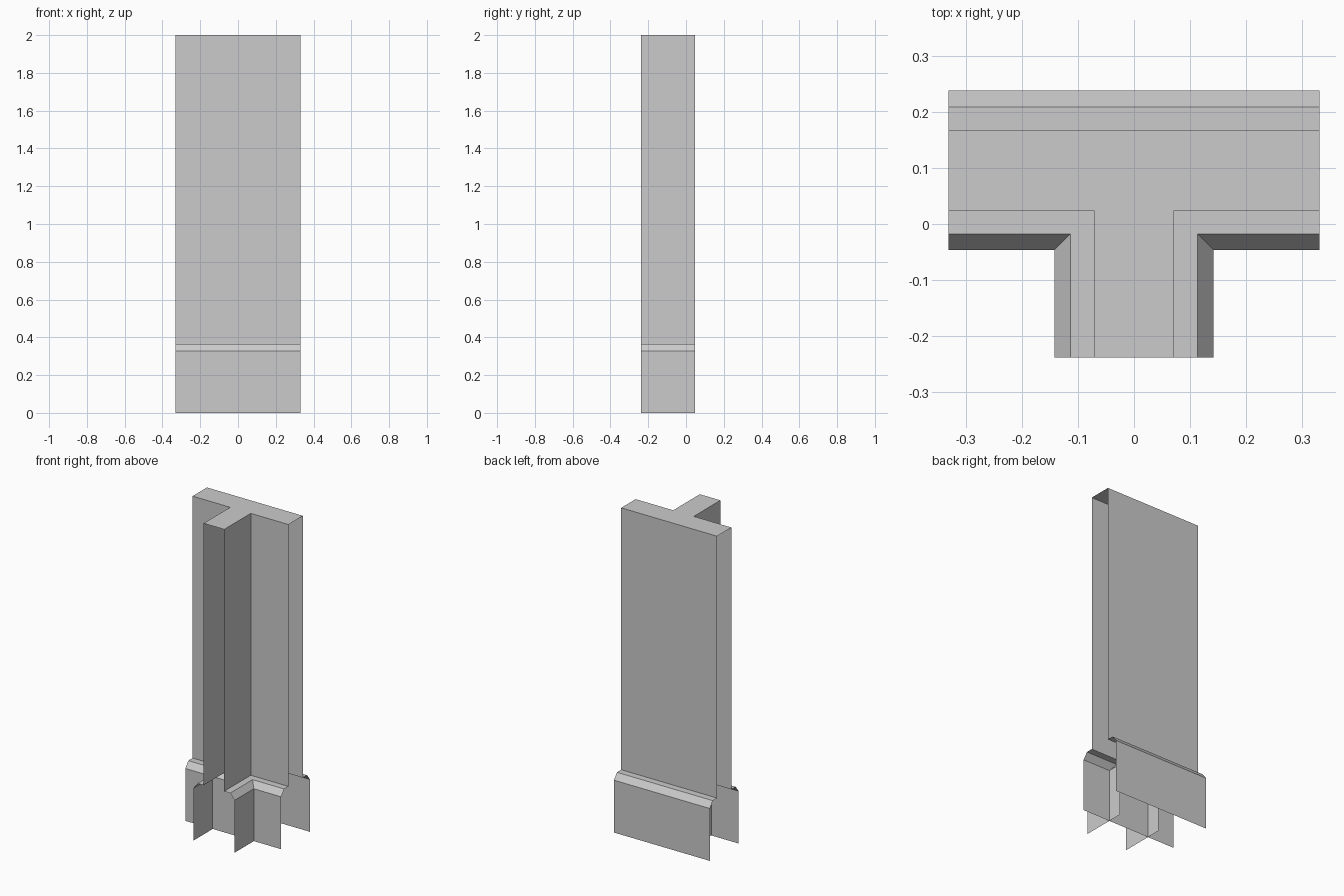
import bpy
import math

if "Cube" in bpy.data.objects:
    bpy.data.objects.remove(bpy.data.objects["Cube"])

# Half of the wall cross-section: (offset from centre line, height)
HALF = [(0.142, 0.0), (0.142, 0.327), (0.113, 0.365), (0.071, 0.365), (0.071, 2.0)]
# Mirror it into a full open-bottomed profile, left foot to right foot
PROFILE = [(-u, z) for u, z in HALF] + HALF[::-1]


def wall(name, length, centre_y, angle):
    """Open-ended hollow wall: the profile swept along local x."""
    verts = [(x, u, z) for u, z in PROFILE for x in (-length / 2, length / 2)]
    faces = [(2 * i, 2 * i + 1, 2 * i + 3, 2 * i + 2) for i in range(len(PROFILE) - 1)]
    mesh = bpy.data.meshes.new(name)
    mesh.from_pydata(verts, [], faces)
    obj = bpy.data.objects.new(name, mesh)
    obj.location.y = centre_y
    obj.rotation_euler.z = angle
    bpy.context.collection.objects.link(obj)
    return obj


# Straight wall running left to right along the back
wall("main_wall", 0.662, 0.0955, 0)

# Branch wall running forward, its rear end set into the main wall
wall("branch_wall", 0.285, -0.095, math.pi / 2)
